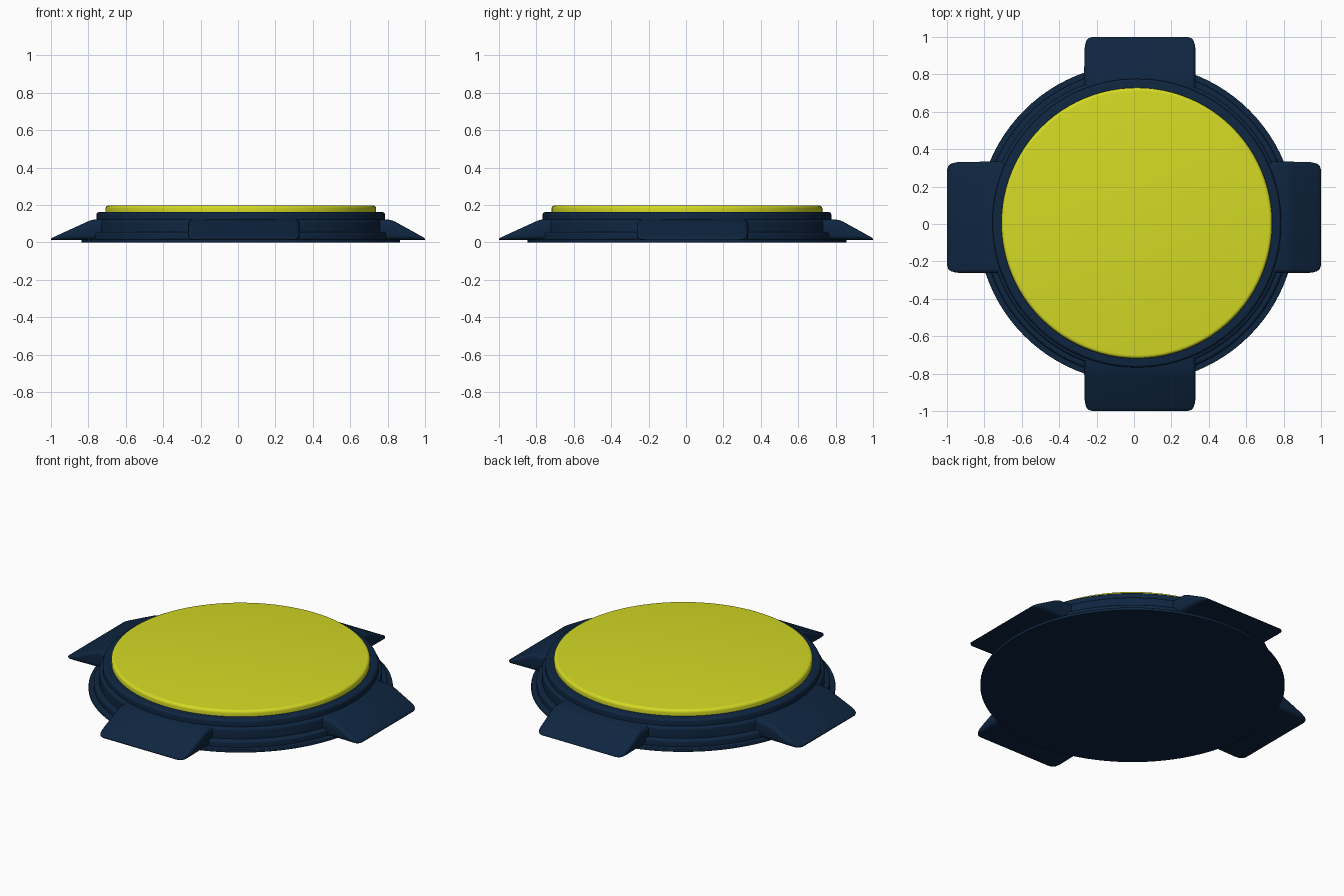
import bpy, bmesh, math
from mathutils import Matrix, Vector

cube = bpy.data.objects.get("Cube")
if cube:
    bpy.data.objects.remove(cube, do_unlink=True)


def material(name, rgb):
    mat = bpy.data.materials.new(name)
    mat.use_nodes = True
    mat.diffuse_color = (*rgb, 1)
    mat.node_tree.nodes["Principled BSDF"].inputs["Base Color"].default_value = (*rgb, 1)
    return mat


NAVY = material("navy", (0.0045, 0.019, 0.052))
YELLOW = material("yellow", (0.66, 0.70, 0.018))
CENTRE = Vector((0.015, 0.005, 0))
SIDES = 96


def finish(name, bm, mat):
    bmesh.ops.recalc_face_normals(bm, faces=bm.faces)
    mesh = bpy.data.meshes.new(name)
    bm.to_mesh(mesh)
    bm.free()
    mesh.materials.append(mat)
    obj = bpy.data.objects.new(name, mesh)
    bpy.context.collection.objects.link(obj)
    bpy.ops.object.select_all(action="DESELECT")
    obj.select_set(True)
    bpy.context.view_layer.objects.active = obj
    bpy.ops.object.shade_smooth_by_angle(angle=math.radians(35))
    return obj


def loft(name, rings, mat, caps=True):
    """Skin a list of closed rings and cap both ends."""
    bm = bmesh.new()
    loops = [[bm.verts.new(p) for p in ring] for ring in rings]
    for a, b in zip(loops, loops[1:]):
        for i in range(len(a)):
            j = (i + 1) % len(a)
            bm.faces.new((a[i], a[j], b[j], b[i]))
    bm.faces.new(loops[0])
    bm.faces.new(loops[-1])
    return finish(name, bm, mat)


def disc(name, radius, bottom, top, round_edge, mat):
    """Flat disc with a rounded top edge."""
    profile = [(radius, bottom)]
    for i in range(6):
        a = math.pi / 2 * i / 5
        profile.append((radius - round_edge * (1 - math.cos(a)),
                        top - round_edge * (1 - math.sin(a))))
    rings = [[CENTRE + Vector((r * math.cos(t), r * math.sin(t), z))
              for t in (2 * math.pi * k / SIDES for k in range(SIDES))]
             for r, z in profile]
    return loft(name, rings, mat)


# Stacked round body
disc("base_plate", 0.852, 0.0, 0.018, 0.005, NAVY)
disc("lower_ring", 0.822, 0.01, 0.057, 0.015, NAVY)
disc("middle_ring", 0.792, 0.05, 0.122, 0.018, NAVY)
disc("upper_ring", 0.772, 0.115, 0.162, 0.015, NAVY)
disc("top_button", 0.724, 0.155, 0.198, 0.018, YELLOW)


def section(d, half, bottom, top):
    """Rounded rectangle across a tab at distance d from the middle."""
    r = min(0.025, (top - bottom) * 0.45)
    corners = [(half - r, top - r, 0), (r - half, top - r, 90),
               (r - half, bottom + r, 180), (half - r, bottom + r, 270)]
    ring = []
    for cx, cz, start in corners:
        for k in range(5):
            a = math.radians(start + 22.5 * k)
            ring.append(Vector((d, cx + r * math.cos(a), cz + r * math.sin(a))))
    return ring


def tab(name, angle, shoulder):
    """Wedge sloping from the body down to a thin outer lip."""
    slope = 0.09 / (1 - shoulder)
    stations = [(1.0, 0.255, 0.014, 0.019)]
    for d, half in ((0.993, 0.275), (0.98, 0.287), (0.955, 0.294), (0.93, 0.297)):
        stations.append((d, half, 0.014, 0.022 + slope * (1 - d)))
    stations += [(shoulder, 0.298, 0.014, 0.111),
                 (shoulder - 0.025, 0.298, 0.014, 0.121),
                 (0.7, 0.298, 0.014, 0.124)]
    obj = loft(name, [section(*s) for s in stations], NAVY)
    obj.data.transform(Matrix.Rotation(math.radians(angle), 4, "Z"))
    # All tabs share the same slight sideways offset
    across_x = angle in (90, 270)
    obj.data.transform(Matrix.Translation((0.032, 0, 0) if across_x else (0, 0.035, 0)))


# Four tabs around the rim
tab("left_tab", 0, 0.84)
tab("back_tab", 90, 0.84)
tab("right_tab", 180, 0.805)
tab("front_tab", 270, 0.805)
